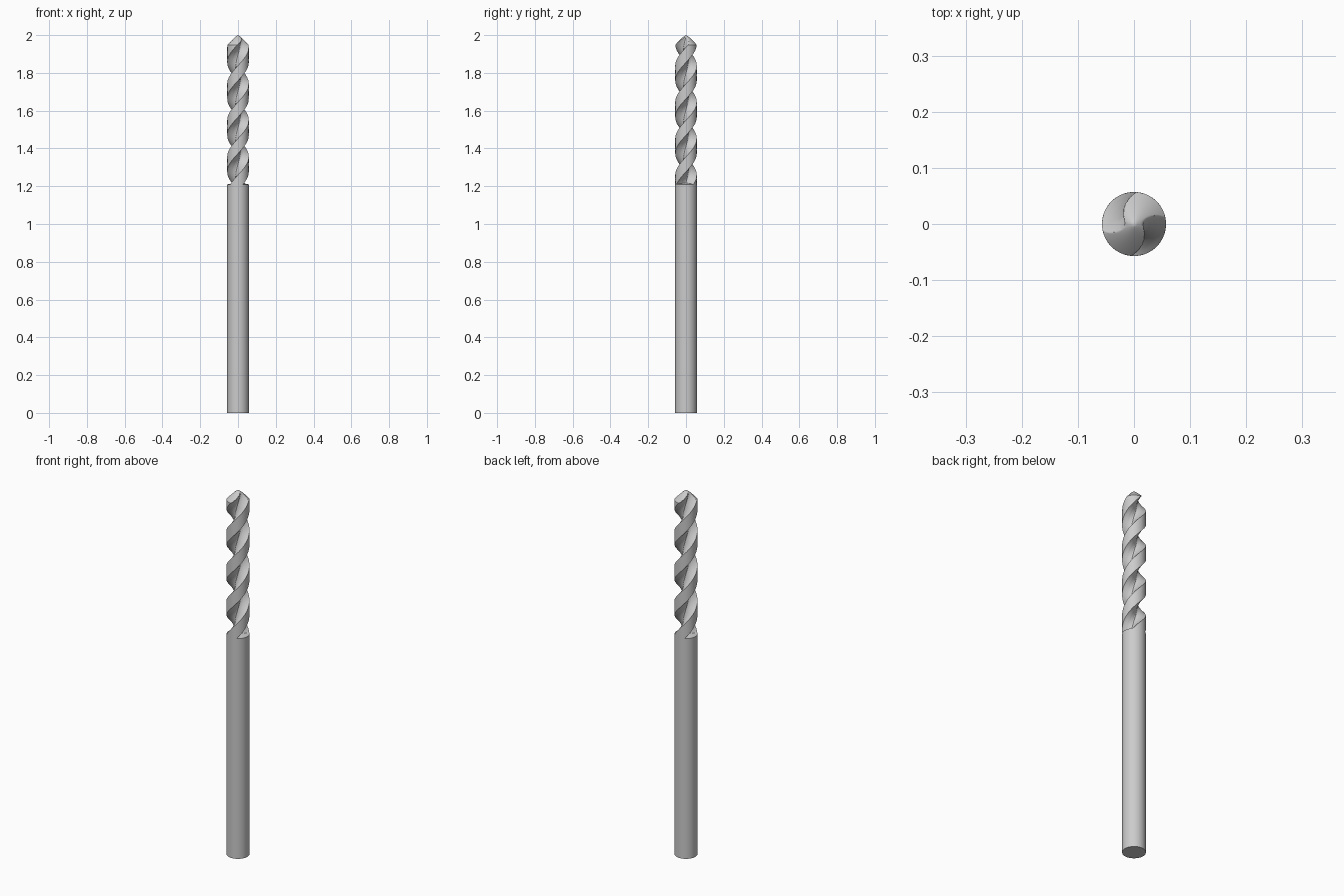
import bpy, bmesh, math

if "Cube" in bpy.data.objects:
    bpy.data.objects.remove(bpy.data.objects["Cube"])

R = 0.057            # drill radius
Z0, Z1 = 1.21, 2.0   # fluted length
HALF_PITCH = 0.193   # height of half a turn
TIP = 0.052          # height of the point

# half of the two-lobed cross-section: (angle in degrees, radius)
HALF = [(14, R), (88, R), (93, .046), (106, .028), (122, .019), (140, .016),
        (158, .0175), (173, .024), (183, .035), (190, .047), (194, R)]


def section():
    pts = []
    for (a0, r0), (a1, r1) in zip(HALF, HALF[1:]):
        n = 14 if r0 == r1 else 3
        pts += [(a0 + (a1 - a0) * i / n, r0 + (r1 - r0) * i / n) for i in range(n)]
    return [(math.radians(a + turn), r) for turn in (0, 180) for a, r in pts]


def make_object(name, bm):
    bmesh.ops.recalc_face_normals(bm, faces=bm.faces[:])
    mesh = bpy.data.meshes.new(name)
    bm.to_mesh(mesh)
    bm.free()
    ob = bpy.data.objects.new(name, mesh)
    bpy.context.collection.objects.link(ob)
    bpy.ops.object.select_all(action='DESELECT')
    ob.select_set(True)
    bpy.context.view_layer.objects.active = ob
    bpy.ops.object.shade_smooth_by_angle(angle=math.radians(35))
    return ob


# shank: plain round bar, open where the flutes continue it
bm = bmesh.new()
bmesh.ops.create_cone(bm, cap_ends=True, segments=96, radius1=R, radius2=R, depth=Z0)
bmesh.ops.translate(bm, verts=bm.verts[:], vec=(0, 0, Z0 / 2))
top = [f for f in bm.faces if f.normal.z > 0.9]
bmesh.ops.delete(bm, geom=top, context='FACES_ONLY')
make_object("shank", bm)

# fluted body: twisted section, flutes running out below, ground to a point above
bm = bmesh.new()
prof = section()
heights = [Z0 + 0.025 * i / 8 for i in range(8)]
heights += [Z0 + 0.025 + (Z1 - TIP - Z0 - 0.025) * i / 130 for i in range(130)]
heights += [Z1 - TIP * (1 - i / 16) for i in range(16)]
rings = []
for z in heights:
    twist = math.pi * (z - 1.95) / HALF_PITCH
    runout = min(1, (z - Z0) / 0.025)
    floor = R * (1 - math.sqrt(1 - (1 - runout) ** 2))
    cone = R * min(1, (Z1 - z) / TIP) ** 0.8
    ring = []
    for a, r in prof:
        r = min(max(r, floor), cone)
        ring.append(bm.verts.new((r * math.cos(a + twist), r * math.sin(a + twist), z)))
    rings.append(ring)
n = len(prof)
for lo, hi in zip(rings, rings[1:]):
    for i in range(n):
        j = (i + 1) % n
        bm.faces.new((lo[i], lo[j], hi[j], hi[i]))
apex = bm.verts.new((0, 0, Z1))
for i in range(n):
    bm.faces.new((rings[-1][i], rings[-1][(i + 1) % n], apex))
make_object("fluted_body", bm)
